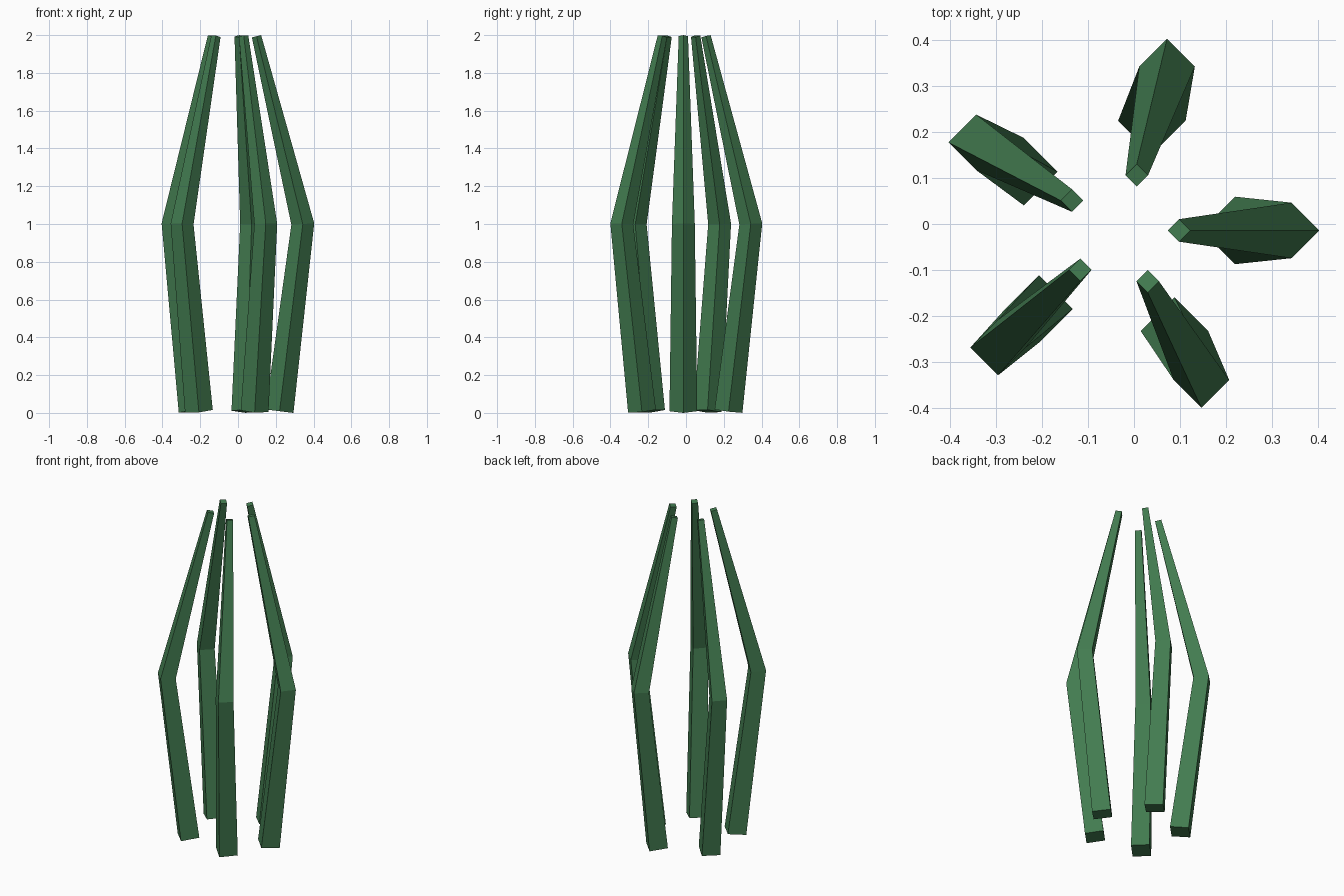
import bpy, bmesh, math
from mathutils import Vector

if "Cube" in bpy.data.objects:
    bpy.data.objects.remove(bpy.data.objects["Cube"])

green = bpy.data.materials.new("leaf_green")
green.diffuse_color = (0.055, 0.2, 0.08, 1)
green.use_nodes = True
green.node_tree.nodes["Principled BSDF"].inputs["Base Color"].default_value = green.diffuse_color

# Base, bend and tip centres (x, y) of each blade
BLADES = [
    ((0.220, -0.014), (0.343, -0.014), (0.098, -0.014)),
    ((0.039, 0.225), (0.072, 0.343), (0.006, 0.106)),
    ((-0.240, 0.114), (-0.344, 0.178), (-0.135, 0.051)),
    ((-0.207, -0.185), (-0.296, -0.269), (-0.117, -0.100)),
    ((0.088, -0.233), (0.147, -0.340), (0.030, -0.125)),
]
HEIGHTS = (0.009, 1.0, 1.994)
RADII = (0.0735, 0.0605, 0.0245)


def blade(name, centres):
    """Four-sided tapered stalk with one bend, each section square to the path."""
    pts = [Vector((x, y, z)) for (x, y), z in zip(centres, HEIGHTS)]
    low = (pts[1] - pts[0]).normalized()
    high = (pts[2] - pts[1]).normalized()
    tangents = (low, (low + high).normalized(), high)
    bm = bmesh.new()
    rings = []
    for p, t, r in zip(pts, tangents, RADII):
        ring = []
        for k in range(4):
            a = k * math.pi / 2
            o = Vector((r * math.cos(a), r * math.sin(a), 0))
            o.z = -o.dot(t) / t.z
            ring.append(bm.verts.new(p + o))
        rings.append(ring)
    for a, b in zip(rings, rings[1:]):
        for k in range(4):
            n = (k + 1) % 4
            bm.faces.new((a[k], a[n], b[n], b[k]))
    # End caps
    bm.faces.new(rings[0][::-1])
    bm.faces.new(rings[-1])
    mesh = bpy.data.meshes.new(name)
    bm.to_mesh(mesh)
    bm.free()
    mesh.materials.append(green)
    bpy.context.collection.objects.link(bpy.data.objects.new(name, mesh))


for i, centres in enumerate(BLADES):
    blade(f"leaf_blade_{i + 1}", centres)
